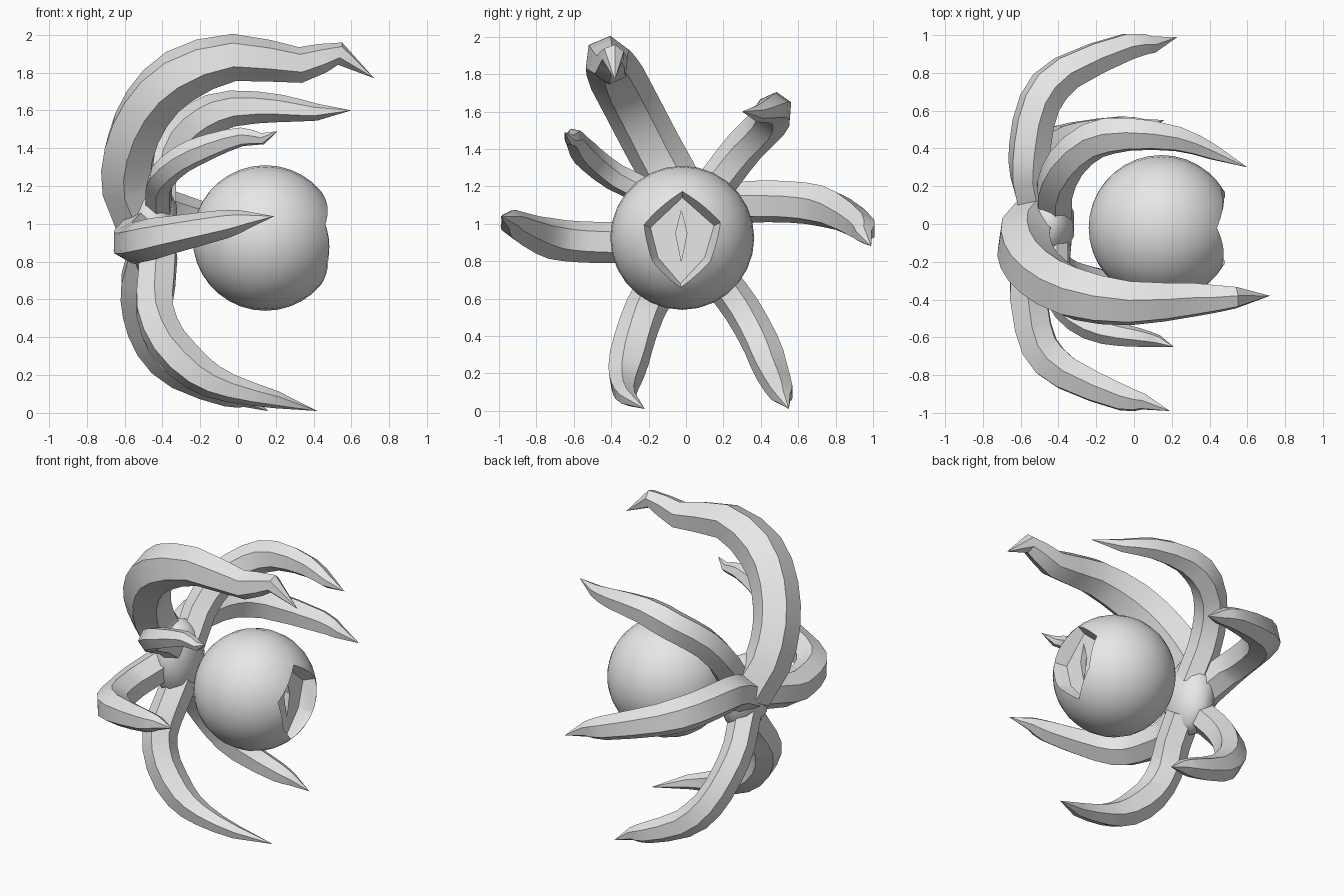
import bpy, bmesh, math
from mathutils import Vector, Matrix

cube = bpy.data.objects.get("Cube")
if cube:
    bpy.data.objects.remove(cube, do_unlink=True)

grey = bpy.data.materials.new("plain_grey")
grey.use_nodes = True
grey.diffuse_color = (0.8, 0.8, 0.8, 1)
grey.node_tree.nodes["Principled BSDF"].inputs["Base Color"].default_value = grey.diffuse_color

EYE = Vector((0.145, -0.02, 0.925))
SIDES = 6


def finish(bm, name):
    bmesh.ops.recalc_face_normals(bm, faces=bm.faces)
    mesh = bpy.data.meshes.new(name)
    bm.to_mesh(mesh)
    bm.free()
    obj = bpy.data.objects.new(name, mesh)
    bpy.context.collection.objects.link(obj)
    mesh.materials.append(grey)
    return obj


def smooth(obj, degrees):
    bpy.ops.object.select_all(action='DESELECT')
    obj.select_set(True)
    bpy.context.view_layer.objects.active = obj
    bpy.ops.object.shade_smooth_by_angle(angle=math.radians(degrees))


def rounded(path):
    """Add a curved midpoint to every segment between the two end ones."""
    pts = [Vector(p) for p in path]
    result = pts[:2]
    for a, b, c, d in zip(pts, pts[1:], pts[2:], pts[3:]):
        result += [(b + c) * 0.5625 - (a + d) * 0.0625, c]
    return result + pts[-1:]


def tentacle(name, thick, path):
    """Six-sided tapering tube, one flat face kept on the outside of the curl."""
    pts = rounded(path)
    last = len(pts) - 1
    bm = bmesh.new()
    rings = []
    for i, p in enumerate(pts[:-1]):
        t = (pts[i + 1] - p).normalized()
        if i:
            t = (t + (p - pts[i - 1]).normalized()).normalized()
        out = p - EYE
        out = (out - t * out.dot(t)).normalized()
        side = t.cross(out)
        u = i / last
        r = thick * (1 - 0.58 * max(0, (u - 0.5) / 0.42) ** 1.2)
        angles = [(k + 0.5) * math.tau / SIDES for k in range(SIDES)]
        rings.append([bm.verts.new(p + r * (out * math.cos(a) + side * math.sin(a))) for a in angles])
    tip = bm.verts.new(pts[-1])
    bm.faces.new(rings[0])
    for k in range(SIDES):
        n = (k + 1) % SIDES
        for a, b in zip(rings, rings[1:]):
            bm.faces.new((a[k], a[n], b[n], b[k]))
        bm.faces.new((rings[-1][k], rings[-1][n], tip))
    smooth(finish(bm, name), 40)


def prism_cutter(name, outline, x_in, x_out, flare):
    """Prism along x over a y-z outline, widening outwards."""
    count = len(outline)
    mid = sum((Vector(k) for k in outline), Vector((0, 0))) / count
    bm = bmesh.new()
    ends = []
    for x, s in ((x_in, 1), (x_out, flare)):
        flat = [mid + (Vector(k) - mid) * s for k in outline]
        ends.append([bm.verts.new((x, q.x, q.y)) for q in flat])
    for e in ends:
        bm.faces.new(e)
    for k in range(count):
        n = (k + 1) % count
        bm.faces.new((ends[0][k], ends[0][n], ends[1][n], ends[1][k]))
    return finish(bm, name)


# Tentacles curling forward around the eye
tentacle("upper_large_tentacle", 0.15, [
    (-.5, .03, 1.0), (-.58, -.06, 1.2), (-.57, -.17, 1.4), (-.48, -.28, 1.61),
    (-.31, -.37, 1.78), (-.02, -.42, 1.88), (.33, -.4, 1.84), (.54, -.39, 1.9), (.72, -.38, 1.77)])
tentacle("upper_back_tentacle", 0.105, [
    (-.42, .05, 1.05), (-.42, .18, 1.24), (-.36, .32, 1.42), (-.22, .44, 1.54),
    (-.03, .475, 1.61), (.23, .45, 1.61), (.42, .38, 1.59), (.6, .3, 1.6)])
tentacle("back_tentacle", 0.115, [
    (-.5, .05, 1.0), (-.55, .25, 1.1), (-.55, .42, 1.12), (-.5, .64, 1.11),
    (-.36, .8, 1.07), (-.03, .94, .98), (.1, .95, .94), (.23, .99, .88)])
tentacle("lower_back_tentacle", 0.1, [
    (-.48, .03, .88), (-.53, .18, .7), (-.52, .3, .54), (-.45, .4, .36),
    (-.3, .46, .21), (-.05, .51, .1), (.05, .52, .07), (.16, .55, .01)])
tentacle("lower_front_tentacle", 0.11, [
    (-.42, -.02, .85), (-.43, -.13, .7), (-.44, -.22, .54), (-.37, -.28, .37),
    (-.21, -.32, .21), (-.04, -.33, .13), (.2, -.31, .07), (.42, -.22, .01)])
tentacle("front_tentacle", 0.11, [
    (-.5, -.05, .97), (-.56, -.3, .91), (-.55, -.45, .9), (-.5, -.65, .91),
    (-.36, -.79, .94), (-.06, -.92, 1.0), (.05, -.94, 1.02), (.19, -.99, 1.04)])
tentacle("upper_front_tentacle", 0.075, [
    (-.42, -.02, 1.02), (-.42, -.2, 1.16), (-.4, -.38, 1.25), (-.3, -.5, 1.34),
    (-.15, -.57, 1.41), (.02, -.6, 1.46), (.13, -.62, 1.45), (.21, -.65, 1.49)])

# Hub behind the eye where all tentacles meet
bm = bmesh.new()
bmesh.ops.create_icosphere(bm, subdivisions=2, radius=1, matrix=Matrix.Translation((-.45, 0, .98))
                           @ Matrix.Diagonal((.14, .2, .27, 1)))
smooth(finish(bm, "tentacle_hub"), 40)

# Eyeball with a kite-shaped iris recess and a slit pupil
bm = bmesh.new()
bmesh.ops.create_uvsphere(bm, u_segments=28, v_segments=18, radius=0.385,
                          matrix=Matrix.Translation(EYE) @ Matrix.Rotation(math.pi / 2, 4, 'Y'))
eye = finish(bm, "eyeball")
bpy.context.view_layer.objects.active = eye
cutters = [
    prism_cutter("iris_cutter", [(-.02, 1.14), (.15, .99), (.1, .82), (-.03, .68), (-.15, .82), (-.19, .98)],
                 .39, .6, 1.6),
    prism_cutter("pupil_cutter", [(-.025, 1.07), (.005, .95), (-.025, .8), (-.055, .95)], .35, .6, 1)]
for cutter in cutters:
    mod = eye.modifiers.new(cutter.name, 'BOOLEAN')
    mod.operation = 'DIFFERENCE'
    mod.object = cutter
    bpy.ops.object.modifier_apply(modifier=mod.name)
    bpy.data.objects.remove(cutter, do_unlink=True)
smooth(eye, 25)
